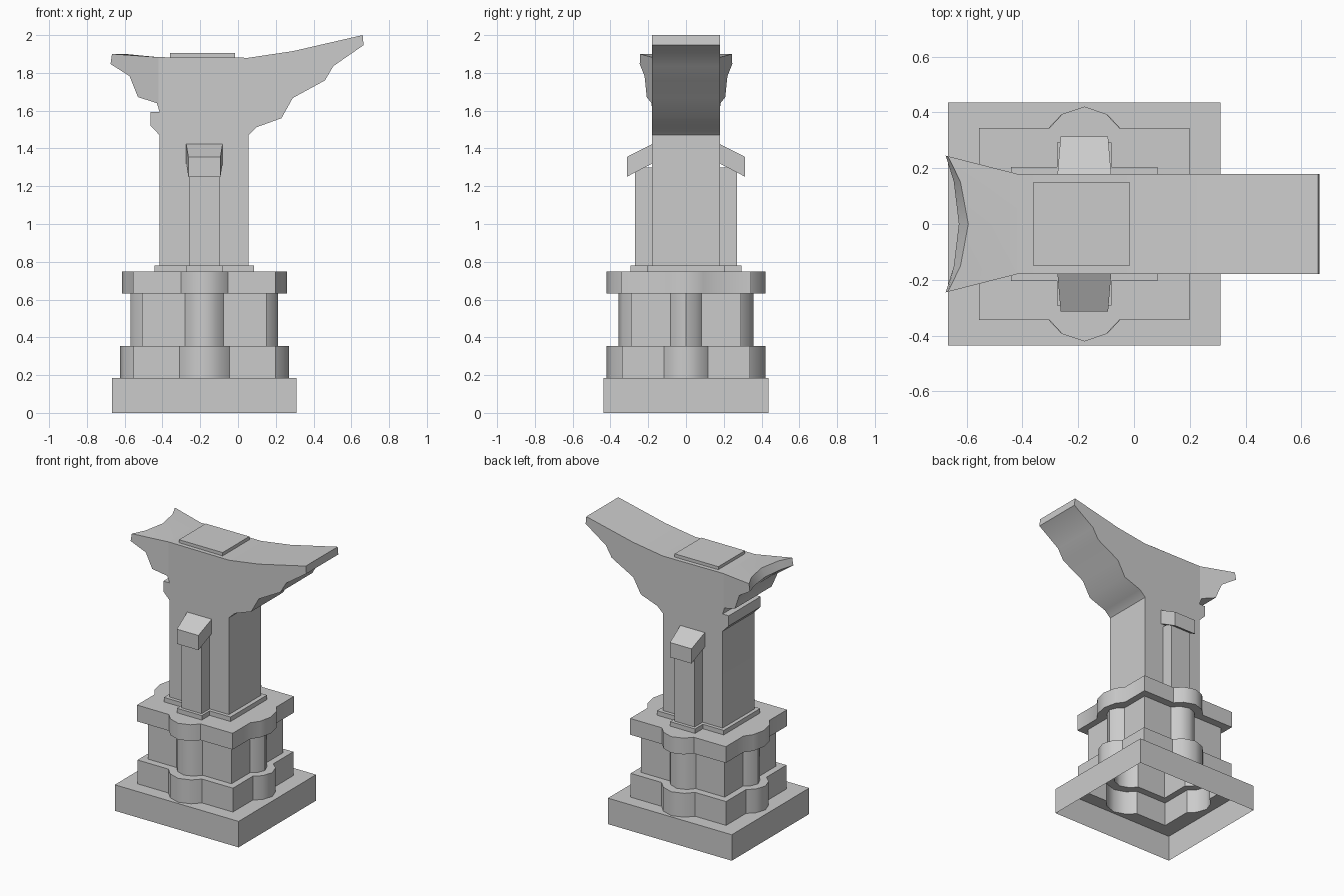
import bpy, bmesh
from mathutils import Vector

if "Cube" in bpy.data.objects:
    bpy.data.objects.remove(bpy.data.objects["Cube"], do_unlink=True)

stone = bpy.data.materials.new("grey stone")
stone.use_nodes = True
stone.diffuse_color = (0.6, 0.6, 0.6, 1)
stone.node_tree.nodes["Principled BSDF"].inputs["Base Color"].default_value = (0.6, 0.6, 0.6, 1)

CX = -0.178  # centre line of the pedestal


def finish(name, bm, smooth=None):
    bmesh.ops.recalc_face_normals(bm, faces=bm.faces)
    mesh = bpy.data.meshes.new(name)
    bm.to_mesh(mesh)
    bm.free()
    mesh.materials.append(stone)
    ob = bpy.data.objects.new(name, mesh)
    bpy.context.collection.objects.link(ob)
    if smooth:
        bpy.ops.object.select_all(action='DESELECT')
        ob.select_set(True)
        bpy.context.view_layer.objects.active = ob
        bpy.ops.object.shade_smooth_by_angle(angle=smooth)
    return ob


def prism(name, points, direction):
    """Extrude a closed outline along a direction."""
    bm = bmesh.new()
    face = bm.faces.new([bm.verts.new(p) for p in points])
    new = bmesh.ops.extrude_face_region(bm, geom=[face], use_keep_orig=True)
    moved = [v for v in new["geom"] if isinstance(v, bmesh.types.BMVert)]
    bmesh.ops.translate(bm, verts=moved, vec=direction)
    return finish(name, bm)


def box(name, x0, x1, half_y, z0, z1):
    outline = [(x0, -half_y, z0), (x1, -half_y, z0), (x1, half_y, z0), (x0, half_y, z0)]
    return prism(name, outline, (0, 0, z1 - z0))


def lobed_outline(hx, hy, wx, wy, dx, dy):
    """Rectangle with a rounded lobe in the middle of every side."""
    lobe = [(-1, 0), (-.63, .65), (0, 1), (.63, .65), (1, 0)]
    half = [(-hx, -hy)] + [(u * wx, -hy - v * dy) for u, v in lobe]
    half += [(hx, -hy)] + [(hx + v * dx, u * wy) for u, v in lobe]
    return half + [(-x, -y) for x, y in half]


# Stepped pedestal: one hollow shell, open underneath
plinth = lobed_outline(.488, .436, .13, .115, 0, 0)
foot = lobed_outline(.376, .34, .132, .116, .072, .08)
waist = lobed_outline(.33, .29, .102, .081, .06, .068)
crown = lobed_outline(.377, .345, .125, .147, .06, .076)
levels = [(plinth, 0), (plinth, .185), (foot, .185), (foot, .355),
          (waist, .355), (waist, .632), (crown, .632), (crown, .748)]
bm = bmesh.new()
rings = [[bm.verts.new((CX + x, y, z)) for x, y in outline] for outline, z in levels]
for low, high in zip(rings, rings[1:]):
    for i in range(len(low)):
        bm.faces.new((low[i - 1], low[i], high[i], high[i - 1]))
bm.faces.new(rings[-1])
finish("pedestal", bm, 0.72)

# Cross-shaped collar
quarter = [(.263, .205), (.098, .205), (.098, .293)]
right = quarter + [(-x, y) for x, y in reversed(quarter)]
cross = right + [(-x, -y) for x, y in right]
prism("collar", [(CX + x, y, .748) for x, y in cross], (0, 0, .032))

# Column with its curved beam, lofted across the depth
under_curve = [(.055, 1.47), (.10, 1.513), (.23, 1.56), (.29, 1.667), (.46, 1.76),
               (.505, 1.836), (.665, 1.947)]
top_curve = [(.66, 2), (.29, 1.915), (.055, 1.88), (-.42, 1.883), (-.667, 1.9)]
left_steps = [(-.675, 1.847), (-.574, 1.783), (-.53, 1.672), (-.43, 1.64), (-.415, 1.593)]
profile = [(-.415, .78), (.055, .78)] + under_curve + top_curve + left_steps
bm = bmesh.new()
slices = [[bm.verts.new((x, f, z)) for x, z in profile] for f in (-1, -.62, 0, .62, 1)]
for a, b in zip(slices, slices[1:]):
    for i in range(len(a)):
        bm.faces.new((a[i - 1], a[i], b[i], b[i - 1]))
bm.faces.new(slices[0])
bm.faces.new(slices[-1])
bmesh.ops.bisect_plane(bm, geom=bm.verts[:] + bm.edges[:] + bm.faces[:],
                       plane_co=(-.42, 0, 0), plane_no=(1, 0, 0))
for v in bm.verts:
    x, f, z = v.co
    v.co.y = f * (.18 + max(0, -.42 - x) * .255)       # flared left end
    if x < -.6:                                        # hollowed left end
        v.co.x += (1 - f * f) * .073 * (z - 1.75) / .15
beam = finish("column_and_beam", bm, 0.72)
for poly in beam.data.polygons:
    if abs(poly.normal.y) > .9:
        poly.use_smooth = False

# Ledge on the left of the column
ledge = [(-.41, 1.465), (-.463, 1.52), (-.463, 1.593), (-.41, 1.593)]
prism("column_ledge", [(x, -.18, z) for x, z in ledge], (0, .36, 0))

# Plate on top of the beam
box("top_plate", -.36, -.016, .15, 1.87, 1.904)

# Pilasters on front and back, each with a sloping cap
box("pilasters", -.257, -.098, .27, .78, 1.3)
for side, name in ((-1, "front_cap"), (1, "back_cap")):
    cap = [(.17, 1.428), (.313, 1.355), (.313, 1.25), (.17, 1.325)]
    ob = prism(name, [(CX - 1, side * y, z) for y, z in cap], (2, 0, 0))
    for v in ob.data.vertices:
        half = .085 if abs(v.co.y) > .3 else .097
        v.co.x = CX + (half if v.co.x > CX else -half)
